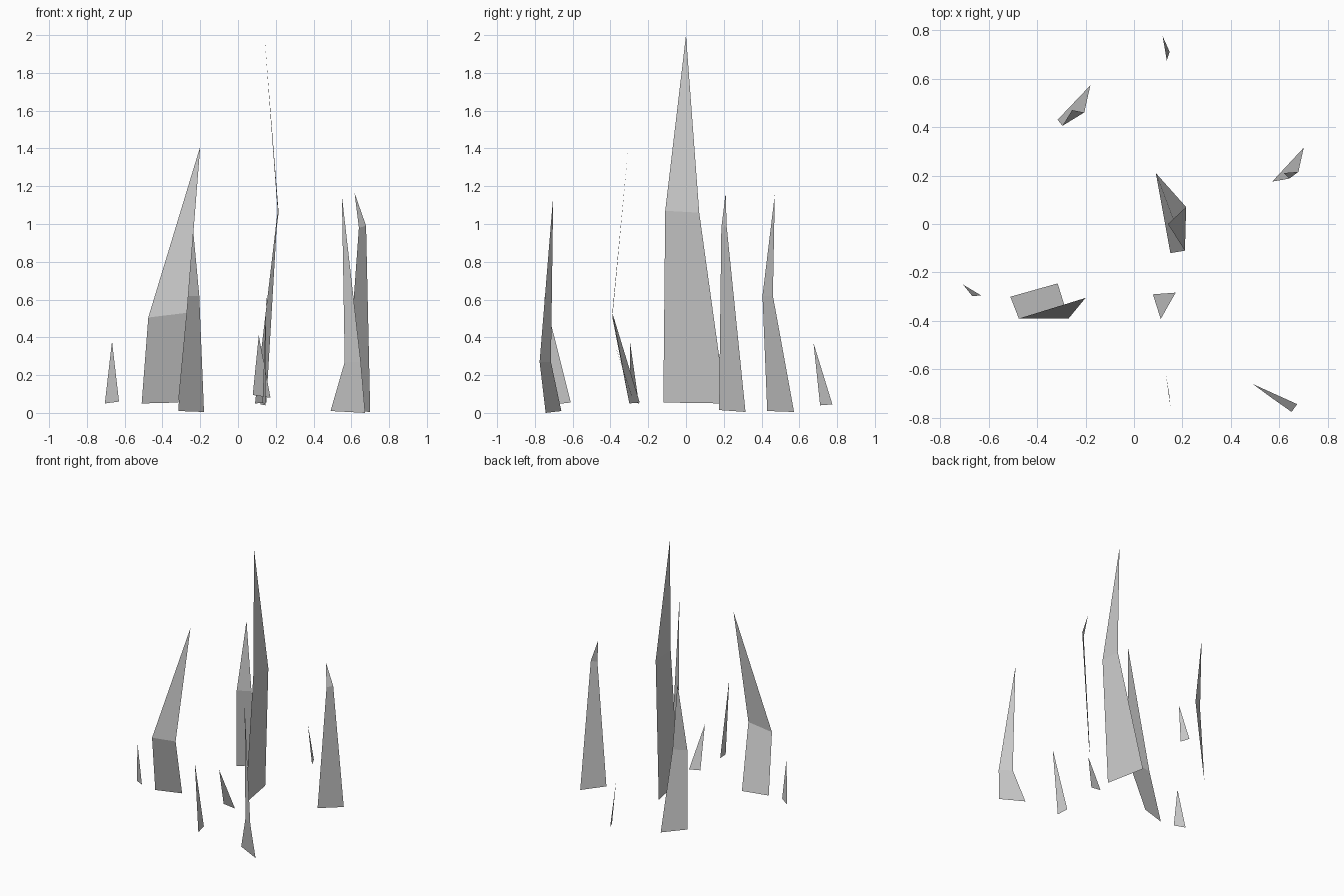
import bpy


def blade(name, base, tip, mid=None):
    """Flat grass blade: a root edge, an optional bend edge, and a pointed tip."""
    verts = list(base)
    faces = []
    if mid:
        verts += mid
        faces.append((0, 1, 3, 2))
    n = len(verts)
    verts.append(tip)
    faces.append((n - 2, n - 1 - 0, n) if n > 2 else (0, 1, 2))
    mesh = bpy.data.meshes.new(name)
    mesh.from_pydata(verts, [], faces)
    mesh.update()
    obj = bpy.data.objects.new(name, mesh)
    bpy.context.collection.objects.link(obj)
    return obj


# Tall bent blades: root pair, bend pair, tip
blade("centre_blade", [(0.09, 0.21, 0.05), (0.15, -0.12, 0.055)], (0.14, 0.0, 2.0),
      [(0.215, 0.07, 1.06), (0.21, -0.11, 1.07)])
blade("left_blade", [(-0.51, -0.30, 0.05), (-0.315, -0.245, 0.055)], (-0.20, -0.305, 1.41),
      [(-0.475, -0.39, 0.505), (-0.27, -0.39, 0.53)])
blade("back_left_blade", [(-0.315, 0.43, 0.01), (-0.18, 0.572, 0.005)], (-0.255, 0.47, 1.155),
      [(-0.295, 0.405, 0.62), (-0.205, 0.46, 0.62)])
blade("right_blade", [(0.57, 0.175, 0.015), (0.70, 0.315, 0.005)], (0.617, 0.21, 1.165),
      [(0.64, 0.187, 0.98), (0.678, 0.215, 0.99)])
blade("front_right_blade", [(0.49, -0.66, 0.01), (0.673, -0.743, 0.0)], (0.55, -0.703, 1.15),
      [(0.565, -0.715, 0.27), (0.65, -0.775, 0.27)])

# Short triangular sprouts: root pair, tip
blade("left_sprout", [(-0.705, -0.25, 0.05), (-0.63, -0.295, 0.06)], (-0.667, -0.297, 0.38))
blade("centre_sprout", [(0.078, -0.29, 0.095), (0.172, -0.283, 0.08)], (0.11, -0.392, 0.41))
blade("back_sprout", [(0.118, 0.775, 0.045), (0.147, 0.71, 0.04)], (0.135, 0.675, 0.37))
blade("front_sprout", [(0.13, -0.61, 0.055), (0.145, -0.70, 0.045)], (0.15, -0.752, 0.62))
